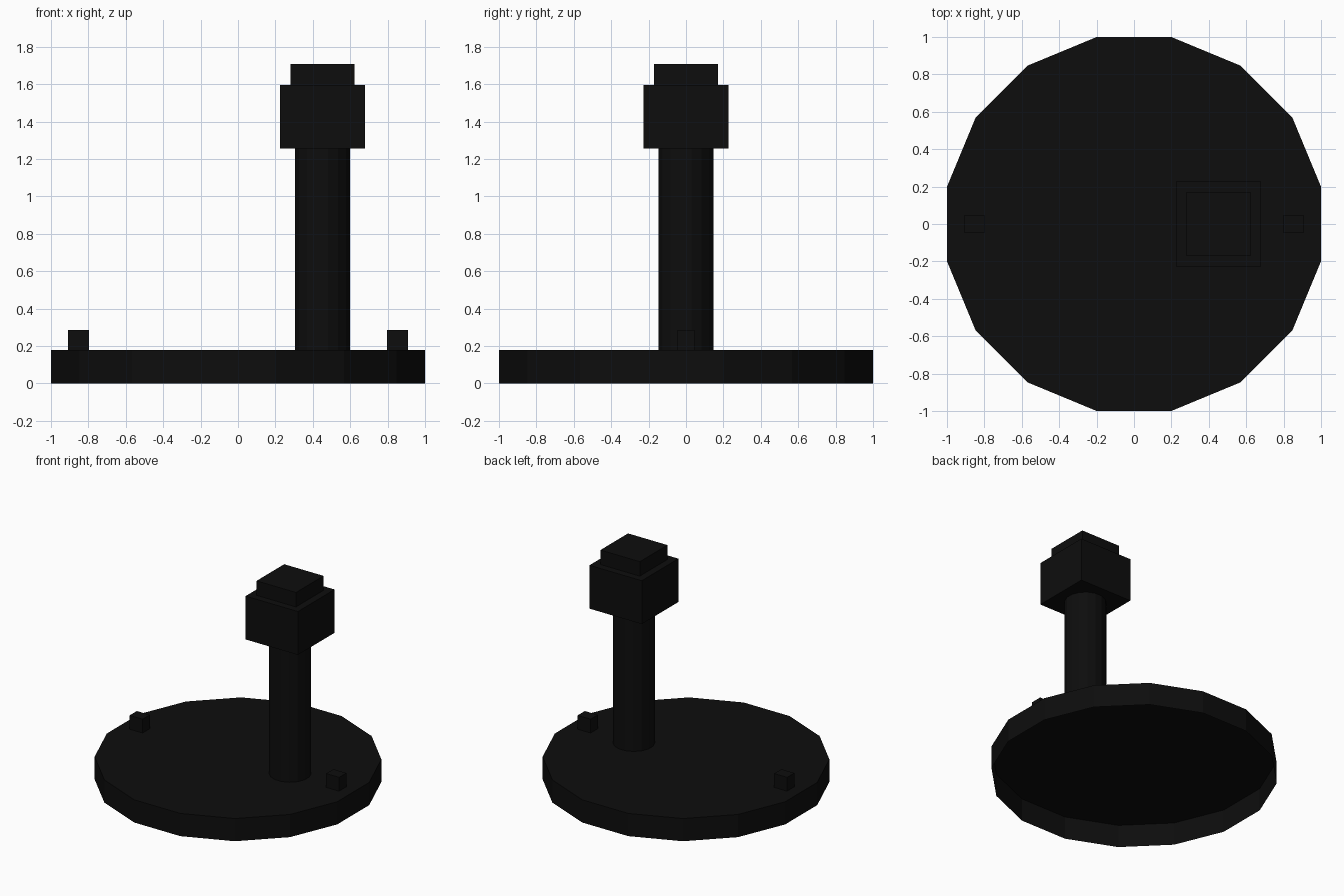
import bpy
import bmesh
from math import cos, pi
from mathutils import Matrix

if "Cube" in bpy.data.objects:
    bpy.data.objects.remove(bpy.data.objects["Cube"], do_unlink=True)

# Single near-black colour
BLACK = (0.004, 0.004, 0.004, 1.0)
black = bpy.data.materials.new("matte black")
black.use_nodes = True
black.diffuse_color = BLACK
black.node_tree.nodes["Principled BSDF"].inputs["Base Color"].default_value = BLACK


def add_object(name, bm):
    mesh = bpy.data.meshes.new(name)
    bm.to_mesh(mesh)
    bm.free()
    mesh.materials.append(black)
    obj = bpy.data.objects.new(name, mesh)
    bpy.context.collection.objects.link(obj)
    return obj


def box(name, x, width, depth, bottom, top):
    bm = bmesh.new()
    bmesh.ops.create_cube(bm, size=1)
    bmesh.ops.scale(bm, vec=(width, depth, top - bottom), verts=bm.verts)
    bmesh.ops.translate(bm, vec=(x, 0, (bottom + top) / 2), verts=bm.verts)
    return add_object(name, bm)


def prism(name, x, flat_radius, bottom, top, sides=16, open_bottom=False):
    """Upright prism with flat sides facing the axes."""
    bm = bmesh.new()
    radius = flat_radius / cos(pi / sides)
    bmesh.ops.create_cone(bm, cap_ends=True, segments=sides,
                          radius1=radius, radius2=radius, depth=top - bottom)
    # Turn the prism so that a flat side, not a corner, lies on each axis
    corner = max(bm.verts, key=lambda v: v.co.x)
    if abs(corner.co.x - radius) < radius * 0.001:
        bmesh.ops.rotate(bm, matrix=Matrix.Rotation(pi / sides, 3, "Z"), verts=bm.verts)
    if open_bottom:
        bm.normal_update()
        under = [f for f in bm.faces if f.normal.z < -0.9]
        bmesh.ops.delete(bm, geom=under, context="FACES_ONLY")
    bmesh.ops.translate(bm, vec=(x, 0, (bottom + top) / 2), verts=bm.verts)
    return add_object(name, bm)


BASE_TOP = 0.178
POST_X = 0.452

# Round faceted base, hollow underneath
prism("base", 0, 1.0, 0, BASE_TOP, open_bottom=True)

# Off-centre post with a square head and cap
prism("post", POST_X, 0.147, BASE_TOP, 1.26)
box("head", POST_X, 0.454, 0.454, 1.255, 1.595)
box("cap", POST_X, 0.342, 0.342, 1.595, 1.708)

# Small pegs at both sides of the rim
for name, side in (("left_peg", 1), ("right_peg", -1)):
    box(name, side * 0.853, 0.112, 0.09, BASE_TOP, 0.286)
